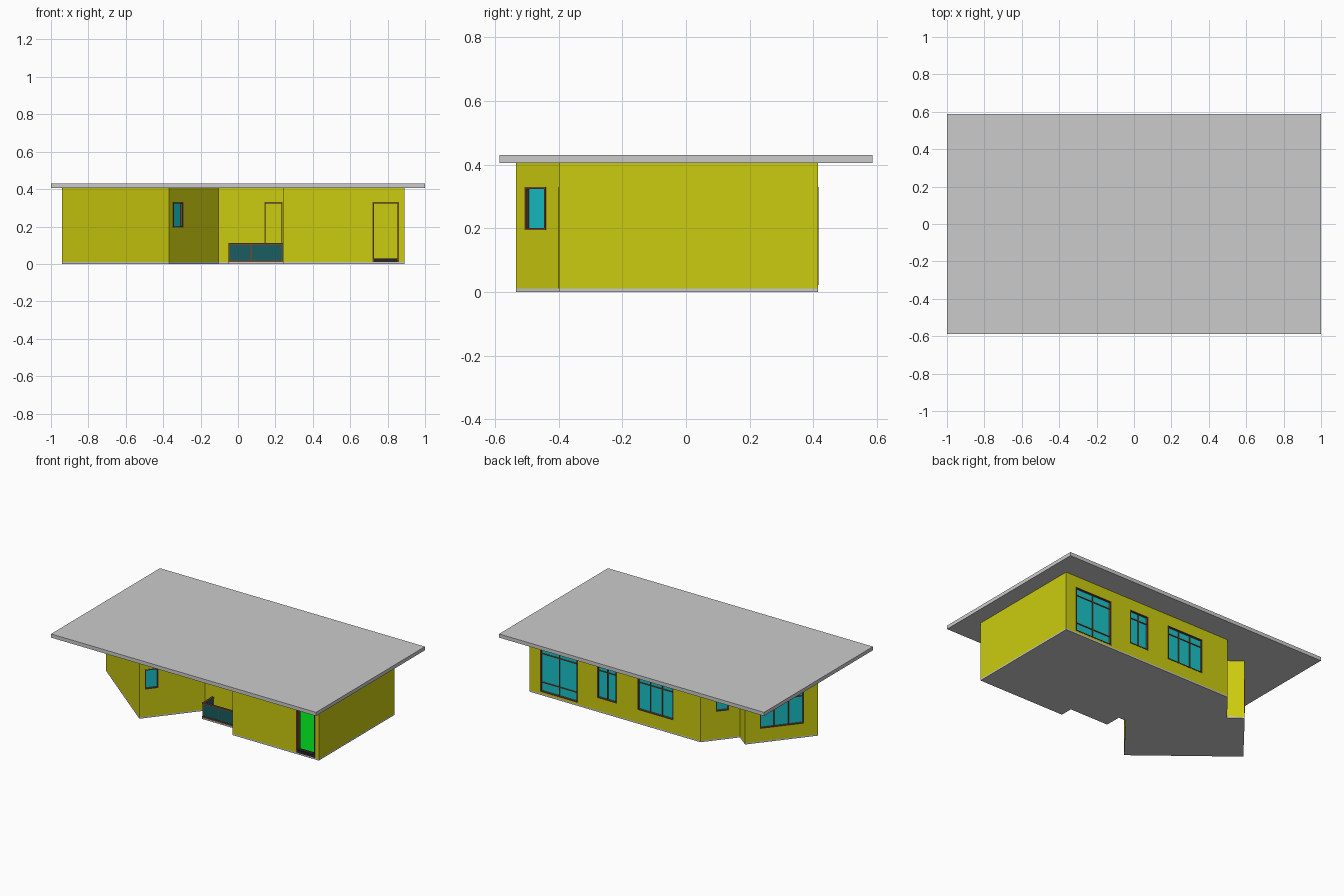
import bpy, bmesh
from mathutils import Vector, Matrix

if "Cube" in bpy.data.objects:
    bpy.data.objects.remove(bpy.data.objects["Cube"])


def material(name, rgb):
    m = bpy.data.materials.new(name)
    m.diffuse_color = (*rgb, 1)
    m.use_nodes = True
    m.node_tree.nodes["Principled BSDF"].inputs["Base Color"].default_value = m.diffuse_color
    return m


YELLOW = material("yellow_paint", (0.6, 0.6, 0.005))
TEAL = material("teal_glass", (0.01, 0.55, 0.58))
DARK = material("dark_glass", (0.01, 0.11, 0.12))
BROWN = material("brown_frame", (0.16, 0.07, 0.03))
GREEN = material("green_floor", (0.0, 0.65, 0.01))
BLACK = material("black_step", (0.02, 0.02, 0.025))
GREY = None


def finish(name, bm, mat, matrix=None):
    bmesh.ops.recalc_face_normals(bm, faces=bm.faces)
    me = bpy.data.meshes.new(name)
    bm.to_mesh(me)
    bm.free()
    ob = bpy.data.objects.new(name, me)
    bpy.context.collection.objects.link(ob)
    if mat:
        me.materials.append(mat)
    if matrix:
        ob.matrix_world = matrix
    return ob


def add_box(bm, lo, hi, matrix=Matrix()):
    c = [(a + b) / 2 for a, b in zip(lo, hi)]
    s = [b - a for a, b in zip(lo, hi)]
    bmesh.ops.create_cube(bm, size=1, matrix=matrix @ Matrix.Translation(c) @ Matrix.Diagonal((*s, 1)))


def box(name, lo, hi, mat, matrix=None):
    bm = bmesh.new()
    add_box(bm, lo, hi)
    return finish(name, bm, mat, matrix)


def prism(name, pts, z0, z1, mat):
    bm = bmesh.new()
    f = bm.faces.new([bm.verts.new((x, y, z0)) for x, y in pts])
    r = bmesh.ops.extrude_face_region(bm, geom=[f])
    for v in r["geom"]:
        if isinstance(v, bmesh.types.BMVert):
            v.co.z = z1
    return finish(name, bm, mat)


# Floor plan, counter-clockwise: main house with a turned wing on the left
PLAN = [Vector(p) for p in [
    (.89, -.40), (.89, .415), (-.40, .415), (-.56, .217), (-.645, .285),
    (-.94, -.08), (-.37, -.535), (-.105, -.205), (.24, -.205), (.24, -.40)]]
N = len(PLAN)
T, Z0, Z1 = 0.03, 0.01, 0.405


def inset(d):
    out = []
    for i, p in enumerate(PLAN):
        a = (p - PLAN[i - 1]).normalized()
        b = (PLAN[(i + 1) % N] - p).normalized()
        na, nb = Vector((-a.y, a.x)), Vector((-b.y, b.x))
        out.append(p + (na + nb) * d / (1 + na.dot(nb)))
    return out


def wall_frame(i):
    # local x runs along the wall, local y points indoors
    p = PLAN[i]
    d = (PLAN[(i + 1) % N] - p).normalized()
    return Matrix(((d.x, -d.y, 0, p.x), (d.y, d.x, 0, p.y), (0, 0, 1, 0), (0, 0, 0, 1)))


# Roof, ground slab with terrace, indoor floor
box("roof", (-1, -.587, Z1), (1, .587, .43), GREY)
slab = PLAN[:8] + [Vector(p) for p in [(-.05, -.205), (-.05, -.315), (.24, -.315), (.24, -.40)]]
prism("ground_slab", slab, 0, Z0, GREY)
INNER = inset(T)
prism("indoor_floor", inset(T + .001), Z0, Z0 + .003, GREEN)

# Outer walls as a ring
bm = bmesh.new()
rings = [[bm.verts.new((p.x, p.y, z)) for p in pts] for pts, z in
         [(PLAN, Z0), (PLAN, Z1), (INNER, Z1), (INNER, Z0)]]
for k in range(4):
    A, B = rings[k], rings[(k + 1) % 4]
    for i in range(N):
        j = (i + 1) % N
        bm.faces.new((A[i], A[j], B[j], B[i]))
walls = finish("outer_walls", bm, YELLOW)

# Openings: name, wall, from, to, bottom, top, panes, crossbar heights
WINDOWS = [
    ("back_tall_window", 1 + 0, .08, .36, .022, .33, 2, (.085, .28)),
    ("back_narrow_window", 1, .51, .655, .095, .33, 2, (.28,)),
    ("back_wide_window", 1, .815, 1.087, .095, .33, 3, (.28,)),
    ("step_window", 2, .10, .183, .195, .33, 1, ()),
    ("wing_wide_window", 4, .095, .38, .095, .33, 3, (.28,)),
    ("wing_small_window", 6, .037, .122, .195, .33, 1, ()),
]
DOORS = [("front_doorway", 9, .48, .62), ("terrace_doorway", 7, .247, .343)]

cut = bmesh.new()
for _, w, a, b, z0, z1, _, _ in WINDOWS:
    add_box(cut, (a, -.02, z0), (b, T + .01, z1), wall_frame(w))
for _, w, a, b in DOORS:
    add_box(cut, (a, -.02, 0), (b, T + .002, .33), wall_frame(w))
cutter = finish("opening_cutter", cut, None)
cutter.hide_render = True
cutter.hide_viewport = True
mod = walls.modifiers.new("openings", "BOOLEAN")
mod.operation = "DIFFERENCE"
mod.solver = "EXACT"
mod.object = cutter

# Windows: recessed pane plus frame bars
F = 0.006
for name, w, a, b, z0, z1, n, cross in WINDOWS:
    M = wall_frame(w)
    box(name + "_glass", (a, .012, z0), (b, .018, z1), TEAL, M)
    bm = bmesh.new()
    for k in range(n + 1):
        u = a + F / 2 + (b - a - F) * k / n
        add_box(bm, (u - F / 2, -.002, z0) if k in (0, n) else (u - F / 2, .006, z0),
                (u + F / 2, .02, z1))
    for z in (z0 + F / 2, z1 - F / 2):
        add_box(bm, (a, -.002, z - F / 2), (b, .02, z + F / 2))
    for z in cross:
        add_box(bm, (a, .006, z - F / 2), (b, .02, z + F / 2))
    finish(name + "_frame", bm, BROWN, M)

# Door frames and the dark threshold
for name, w, a, b in DOORS:
    bm = bmesh.new()
    for u in (a, b - F):
        add_box(bm, (u, -.001, Z0), (u + F, T + .005, .33))
    add_box(bm, (a, -.001, .33 - F), (b, T + .005, .33))
    finish(name + "_frame", bm, BROWN, wall_frame(w))
box("front_threshold", (.486, 0, Z0), (.614, T, .03), BLACK, wall_frame(9))

# Indoor partition behind both doors
box("indoor_partition", (-.1, .13, Z0), (.86, .15, Z1), YELLOW)

# Terrace railing: two sides of dark glass with brown rails and posts
box("railing_front_glass", (-.05, -.308, .018), (.24, -.302, .102), DARK)
box("railing_side_glass", (-.048, -.305, .018), (-.042, -.205, .102), DARK)
bm = bmesh.new()
for z in (Z0, .102):
    add_box(bm, (-.052, -.312, z), (.24, -.298, z + .009))
    add_box(bm, (-.052, -.312, z), (-.038, -.205, z + .009))
for x in (-.05, .068, .232):
    add_box(bm, (x, -.31, Z0), (x + .006, -.3, .105))
finish("railing_frame", bm, BROWN)
